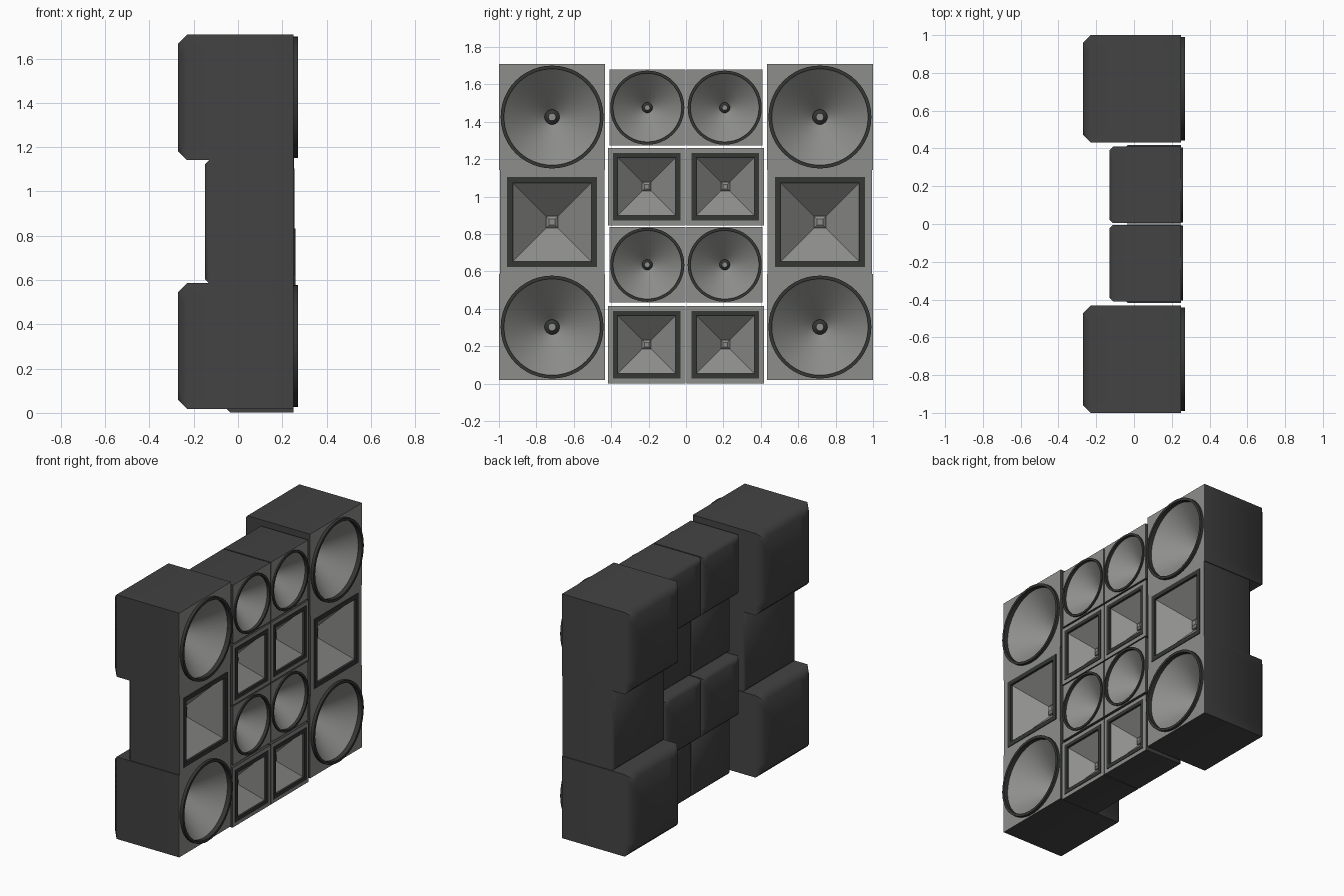
import bpy, bmesh, math

if "Cube" in bpy.data.objects:
    bpy.data.objects.remove(bpy.data.objects["Cube"], do_unlink=True)


def material(name, color):
    m = bpy.data.materials.new(name)
    m.use_nodes = True
    m.diffuse_color = (*color, 1)
    bsdf = m.node_tree.nodes["Principled BSDF"]
    bsdf.inputs["Base Color"].default_value = (*color, 1)
    bsdf.inputs["Roughness"].default_value = 0.8
    return m


MATS = [material("cabinet_black", (0.055, 0.055, 0.055)),
        material("cone_grey", (0.27, 0.275, 0.262)),
        material("rim_black", (0.035, 0.038, 0.035))]
CABINET, CONE, RIM = range(3)


def ring(bm, sides, square, size, x, y, z):
    """Square or circular loop of verts facing +x."""
    verts = []
    for i in range(sides):
        a = math.pi / 4 + 2 * math.pi * i / sides
        c, s = math.cos(a), math.sin(a)
        k = size / max(abs(c), abs(s)) if square else size
        verts.append(bm.verts.new((x, y + c * k, z + s * k)))
    return verts


def loft(name, sides, y, z, profile, smooth_angle, cap_start=False, cap_end=None):
    """Join loops (square, size, x, material of the band leading to it)."""
    bm = bmesh.new()
    prev = None
    for square, size, x, mat in profile:
        cur = ring(bm, sides, square, size, x, y, z)
        if prev:
            for i in range(sides):
                j = (i + 1) % sides
                f = bm.faces.new((prev[i], prev[j], cur[j], cur[i]))
                f.material_index = mat
        elif cap_start:
            bm.faces.new(cur[::-1]).material_index = mat
        prev = cur
    if cap_end is not None:
        bm.faces.new(prev).material_index = cap_end
    mesh = bpy.data.meshes.new(name)
    bm.to_mesh(mesh)
    bm.free()
    for m in MATS:
        mesh.materials.append(m)
    obj = bpy.data.objects.new(name, mesh)
    bpy.context.collection.objects.link(obj)
    bpy.ops.object.select_all(action='DESELECT')
    obj.select_set(True)
    bpy.context.view_layer.objects.active = obj
    bpy.ops.object.shade_smooth_by_angle(angle=math.radians(smooth_angle))
    return obj


def speaker(name, y, z, half, back, front, chamfer, radius, rim_w, rim_h, cap, square):
    sides = 4 if square else 48
    # cabinet shell with its front baffle
    loft(name + "_cabinet", sides, y, z, [
        (True, half - chamfer, back, CABINET),
        (True, half, back + chamfer, CABINET),
        (True, half, front, CABINET),
        (square, radius - rim_w / 2, front, CONE)], 50, cap_start=True)
    # raised rim, funnel and centre cap
    inner = radius - rim_w
    deep = front - inner * 1.0
    cap_mat = CONE if square else RIM
    loft(name + "_driver", sides, y, z, [
        (square, radius, front - 0.004, RIM),
        (square, radius, front + rim_h, RIM),
        (square, inner, front + rim_h, RIM),
        (square, inner, front - 0.01, RIM),
        (square, cap, deep + cap, CONE),
        (square, cap, deep + cap * 1.5, cap_mat),
        (square, cap * 0.5, deep + cap * 1.9, cap_mat)], 30, cap_end=CONE)


for side, s in (("right", -1), ("left", 1)):
    # outer columns: round, square, round
    for level, z in (("lower", 0.302), ("upper", 1.425)):
        speaker(f"large_round_{level}_{side}", s * 0.716, z, 0.284, -0.27, 0.25,
                0.04, 0.275, 0.018, 0.02, 0.04, False)
    speaker(f"large_square_{side}", s * 0.716, 0.863, 0.279, -0.15, 0.25,
            0.02, 0.24, 0.03, 0.005, 0.032, True)
    # inner columns: alternating square and round
    for level, z in (("lower", 0.208), ("upper", 1.053)):
        speaker(f"small_square_{level}_{side}", s * 0.21, z, 0.207, -0.05, 0.25,
                0.015, 0.18, 0.025, 0.004, 0.024, True)
    for level, z in (("lower", 0.635), ("upper", 1.475)):
        speaker(f"small_round_{level}_{side}", s * 0.207, z, 0.203, -0.13, 0.25,
                0.02, 0.198, 0.015, 0.01, 0.028, False)
